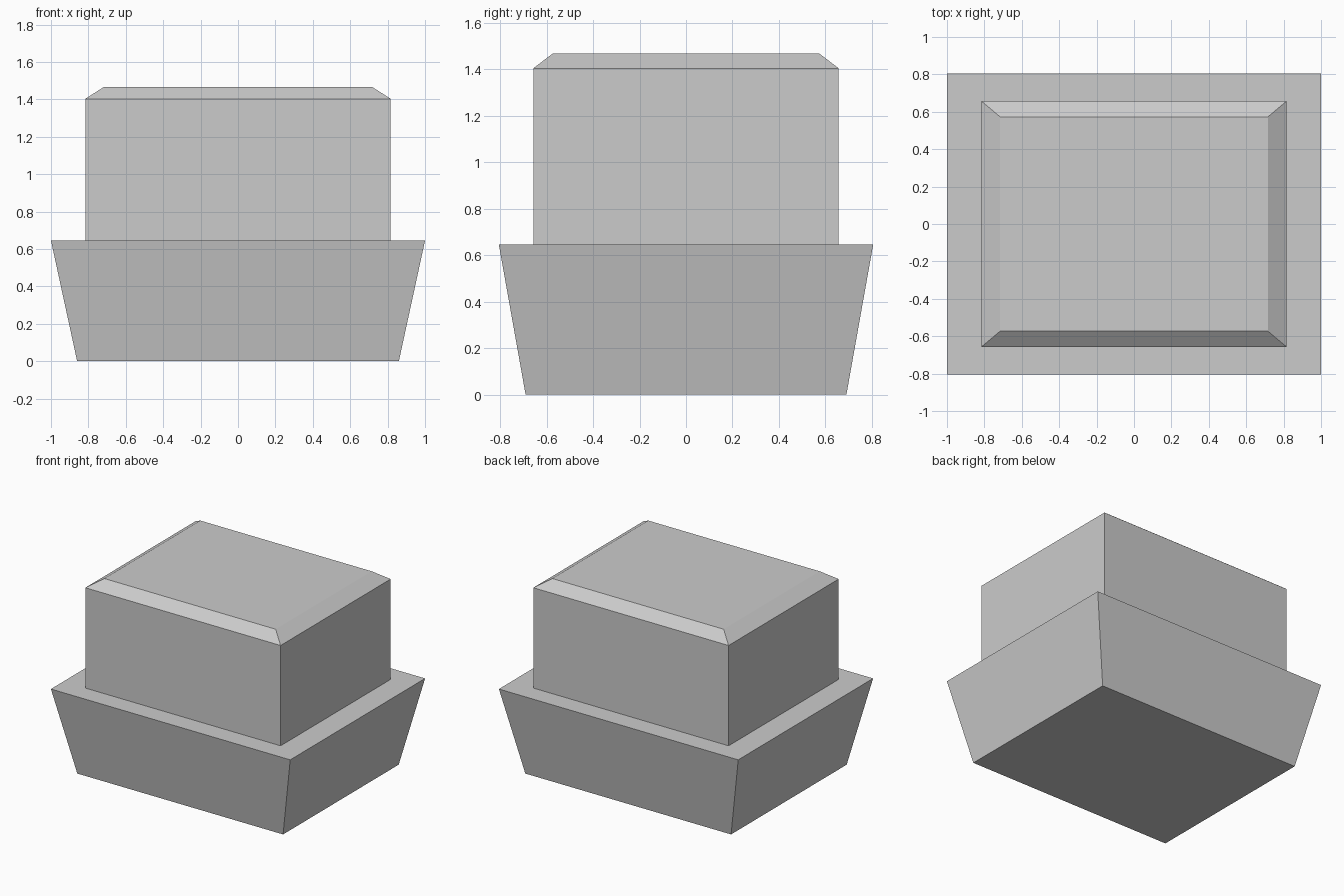
import bpy
import bmesh

cube = bpy.data.objects.get("Cube")
if cube:
    bpy.data.objects.remove(cube)

grey = bpy.data.materials.new("plain grey")
grey.use_nodes = True
colour = (0.6, 0.6, 0.6, 1)
grey.diffuse_color = colour
grey.node_tree.nodes["Principled BSDF"].inputs["Base Color"].default_value = colour


def stacked_block(name, levels):
    """Closed solid through rectangles given as (half width, half depth, z)."""
    bm = bmesh.new()
    rings = [[bm.verts.new((sx * w, sy * d, z))
              for sx, sy in ((-1, -1), (1, -1), (1, 1), (-1, 1))]
             for w, d, z in levels]
    for low, high in zip(rings, rings[1:]):
        for i in range(4):
            j = (i + 1) % 4
            bm.faces.new((low[i], low[j], high[j], high[i]))
    bm.faces.new(rings[0][::-1])
    bm.faces.new(rings[-1])
    mesh = bpy.data.meshes.new(name)
    bm.to_mesh(mesh)
    bm.free()
    mesh.materials.append(grey)
    obj = bpy.data.objects.new(name, mesh)
    bpy.context.collection.objects.link(obj)
    return obj


# Flared base, wider at the top
stacked_block("tapered_base", [(0.86, 0.69, 0), (1, 0.805, 0.645)])

# Upper block with a sloped edge around its top
stacked_block("upper_block", [(0.816, 0.657, 0.645), (0.816, 0.657, 1.403),
                              (0.716, 0.573, 1.467)])
